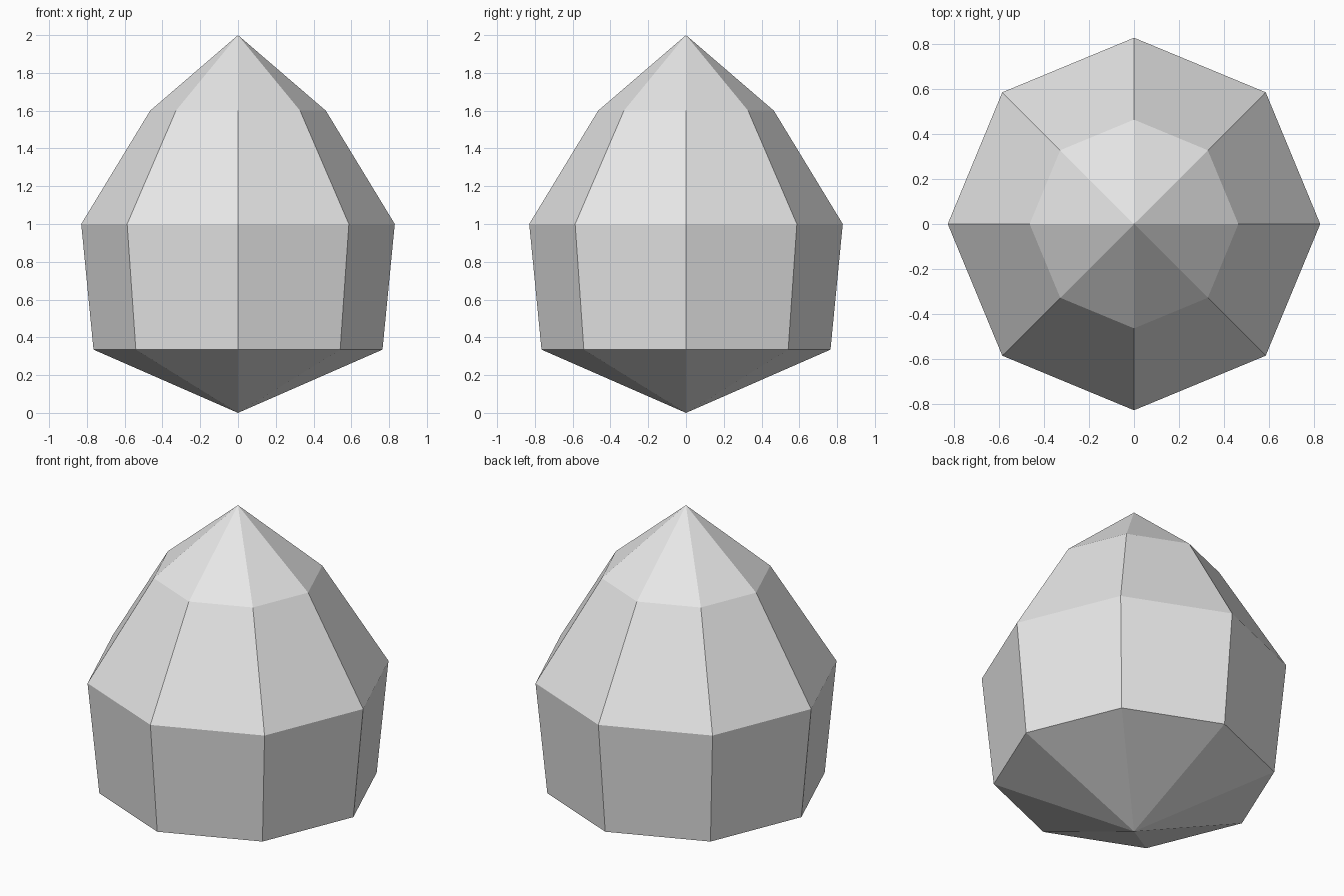
import bpy
import bmesh
from math import cos, sin, tau

SIDES = 8
# Ring heights and radii between the two points
RINGS = [(0.335, 0.765), (1.0, 0.83), (1.6, 0.465)]

cube = bpy.data.objects.get("Cube")
if cube:
    bpy.data.objects.remove(cube, do_unlink=True)

# Plain grey material
grey = bpy.data.materials.new("light_grey")
grey.use_nodes = True
colour = (0.8, 0.8, 0.8, 1)
grey.diffuse_color = colour
grey.node_tree.nodes["Principled BSDF"].inputs["Base Color"].default_value = colour

# Faceted gem: stacked rings closed by a point at each end
bm = bmesh.new()
bottom = bm.verts.new((0, 0, 0))
top = bm.verts.new((0, 0, 2))
rings = [[bm.verts.new((r * cos(tau * i / SIDES), r * sin(tau * i / SIDES), z))
          for i in range(SIDES)] for z, r in RINGS]
for i in range(SIDES):
    j = (i + 1) % SIDES
    bm.faces.new((bottom, rings[0][j], rings[0][i]))
    for low, high in zip(rings, rings[1:]):
        bm.faces.new((low[i], low[j], high[j], high[i]))
    bm.faces.new((rings[-1][i], rings[-1][j], top))
bmesh.ops.recalc_face_normals(bm, faces=bm.faces)

mesh = bpy.data.meshes.new("faceted_gem")
bm.to_mesh(mesh)
bm.free()
mesh.materials.append(grey)
gem = bpy.data.objects.new("faceted_gem", mesh)
bpy.context.collection.objects.link(gem)
